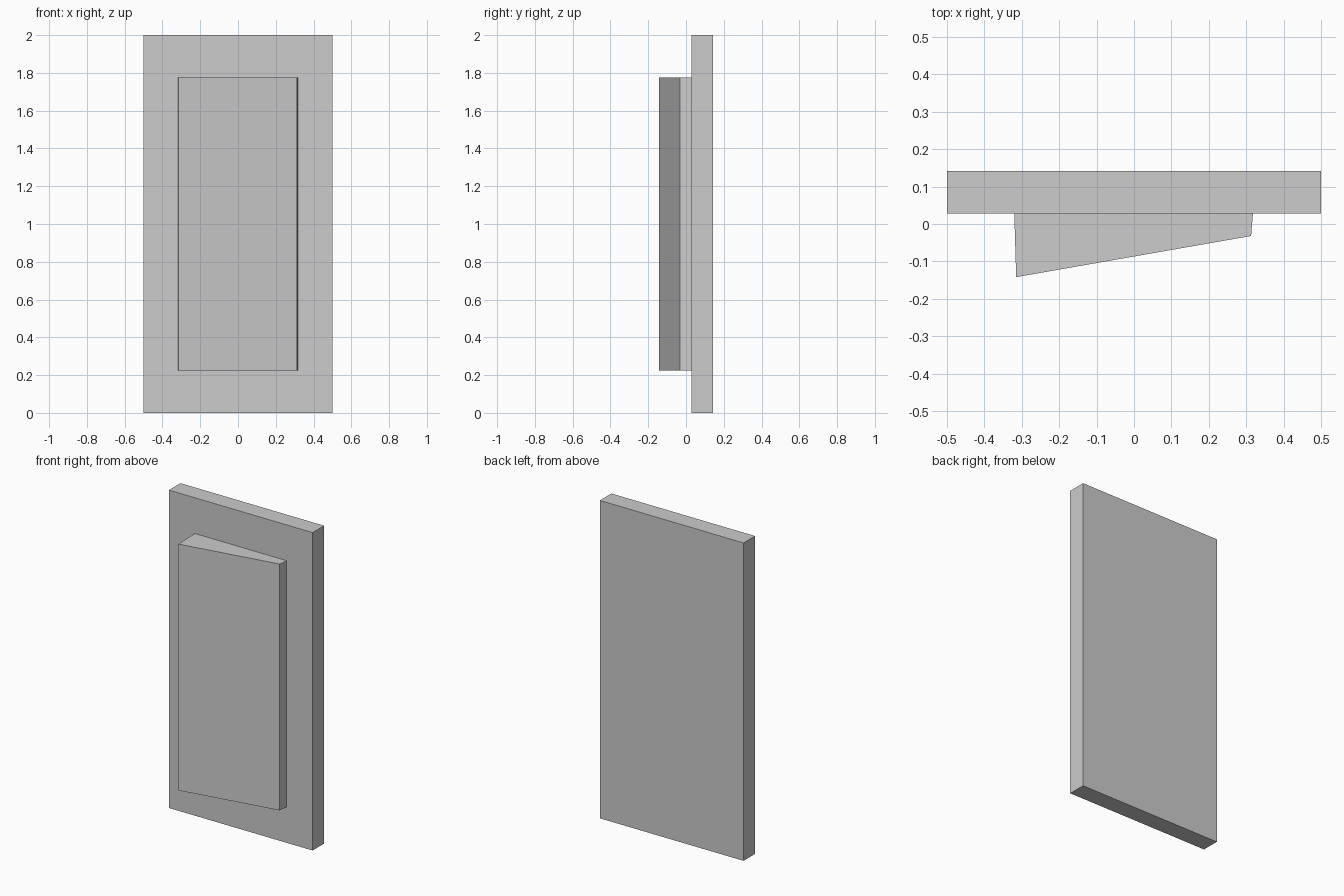
import bpy
import bmesh

cube = bpy.data.objects.get("Cube")
if cube:
    bpy.data.objects.remove(cube, do_unlink=True)

# Single light grey plastic
grey = bpy.data.materials.new("light_grey")
grey.use_nodes = True
colour = (0.604, 0.604, 0.604, 1.0)
grey.diffuse_color = colour
grey.node_tree.nodes["Principled BSDF"].inputs["Base Color"].default_value = colour


def extrude_profile(name, profile, bottom, top):
    """Extrude a flat XY outline upward into a solid part."""
    bm = bmesh.new()
    face = bm.faces.new([bm.verts.new((x, y, bottom)) for x, y in profile])
    result = bmesh.ops.extrude_face_region(bm, geom=[face])
    raised = [g for g in result["geom"] if isinstance(g, bmesh.types.BMVert)]
    bmesh.ops.translate(bm, verts=raised, vec=(0, 0, top - bottom))
    bmesh.ops.recalc_face_normals(bm, faces=bm.faces)
    mesh = bpy.data.meshes.new(name)
    bm.to_mesh(mesh)
    bm.free()
    mesh.materials.append(grey)
    obj = bpy.data.objects.new(name, mesh)
    bpy.context.collection.objects.link(obj)
    return obj


plate_front, plate_back = 0.028, 0.142

# Wall plate
extrude_profile("wall_plate",
                [(-0.5, plate_front), (0.5, plate_front),
                 (0.5, plate_back), (-0.5, plate_back)], 0.0, 2.0)

# Tilted rocker, its side walls tapering slightly toward the front
extrude_profile("rocker",
                [(-0.32, plate_front), (-0.315, -0.142),
                 (0.313, -0.032), (0.318, plate_front)], 0.225, 1.775)
